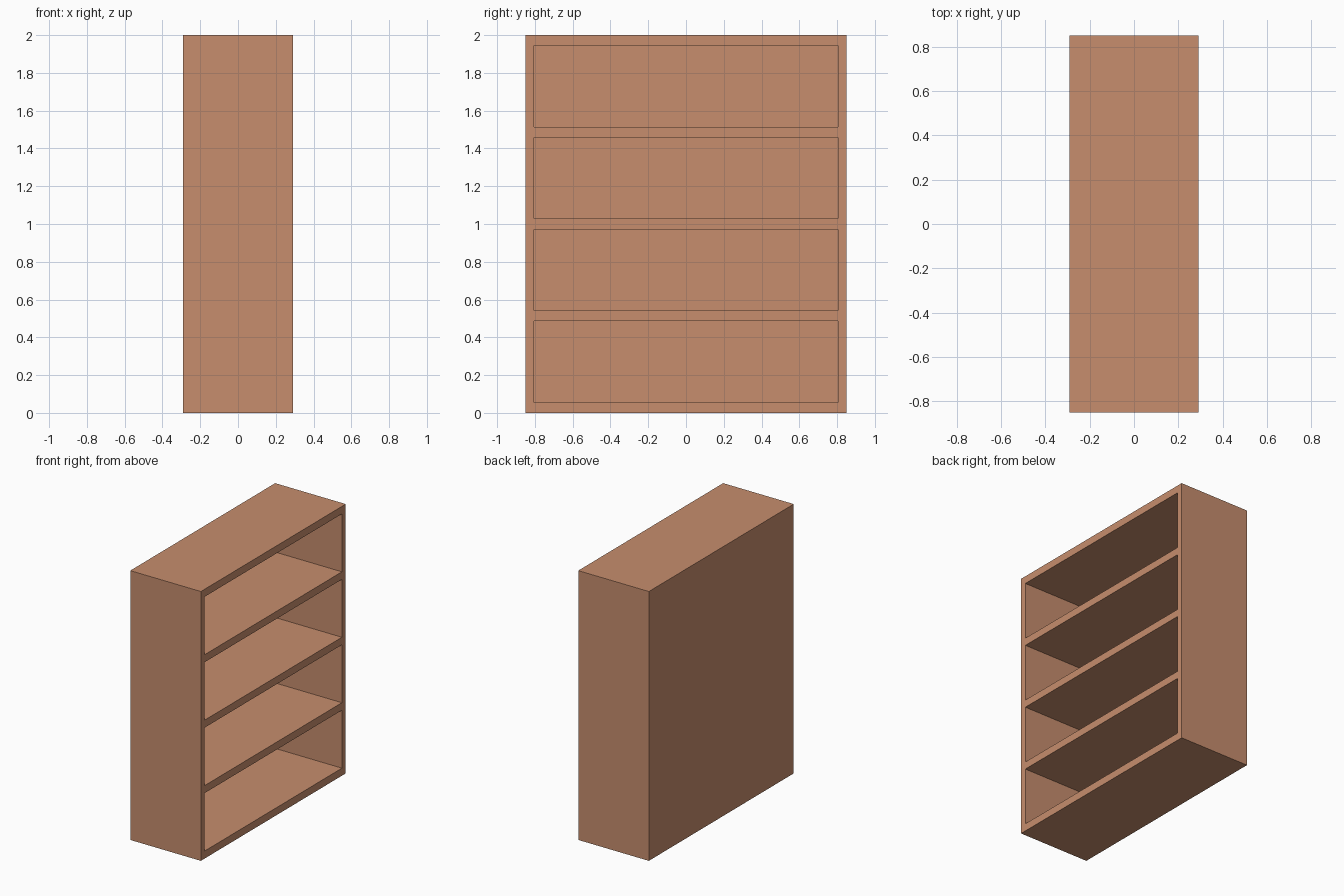
import bpy

# Remove the default object
cube = bpy.data.objects.get("Cube")
if cube:
    bpy.data.objects.remove(cube, do_unlink=True)

# Overall size and board thicknesses
DEPTH, WIDTH, HEIGHT = 0.58, 1.70, 2.0
SIDE, BACK, BOARD = 0.045, 0.042, 0.056
BAYS = 4

# Wood colour
wood = bpy.data.materials.new("warm_wood")
wood.use_nodes = True
colour = (0.57, 0.27, 0.155, 1.0)
wood.diffuse_color = colour
wood.node_tree.nodes["Principled BSDF"].inputs["Base Color"].default_value = colour


def board(name, low, high):
    """Add a rectangular board spanning two opposite corners."""
    centre = [(a + b) / 2 for a, b in zip(low, high)]
    bpy.ops.mesh.primitive_cube_add(size=1, location=centre)
    obj = bpy.context.object
    obj.name = name
    obj.scale = [b - a for a, b in zip(low, high)]
    bpy.ops.object.transform_apply(location=False, rotation=False, scale=True)
    obj.data.materials.append(wood)
    return obj


x, y = DEPTH / 2, WIDTH / 2
inner_x, inner_y = -x + BACK, y - SIDE

# Side panels at both ends
board("front_side_panel", (-x, -y, 0), (x, -inner_y, HEIGHT))
board("rear_side_panel", (-x, inner_y, 0), (x, y, HEIGHT))

# Closed back panel
board("back_panel", (-x, -inner_y, 0), (inner_x, inner_y, HEIGHT))

# Bottom, shelves and top, evenly spaced
step = (HEIGHT - BOARD) / BAYS
for i in range(BAYS + 1):
    name = "bottom_board" if i == 0 else "top_board" if i == BAYS else f"shelf_{i}"
    z = i * step
    board(name, (inner_x, -inner_y, z), (x, inner_y, z + BOARD))
